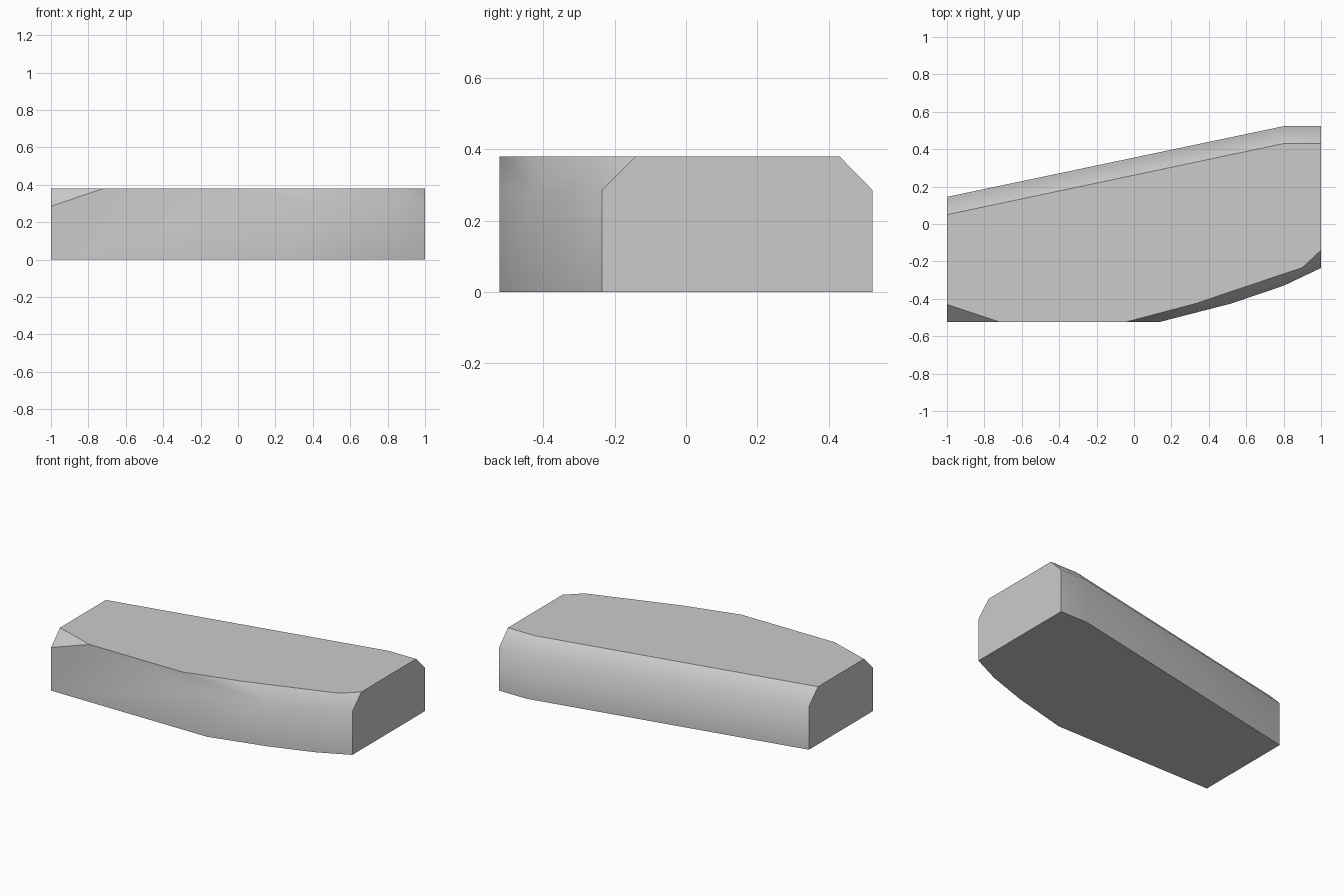
import bpy, bmesh

if "Cube" in bpy.data.objects:
    bpy.data.objects.remove(bpy.data.objects["Cube"], do_unlink=True)

HEIGHT, SHOULDER, DEPTH = 0.38, 0.285, 0.523

# Single plain grey material
grey = bpy.data.materials.new("plain grey")
grey.use_nodes = True
colour = (0.6, 0.6, 0.6, 1)
grey.diffuse_color = colour
grey.node_tree.nodes["Principled BSDF"].inputs["Base Color"].default_value = colour

# Plan outlines of the upright walls and of the top inside the chamfer
wall_plan = [(-1, -DEPTH), (0.14, -DEPTH), (0.52, -0.425), (0.8, -0.33), (1, -0.235),
             (1, DEPTH), (0.8, DEPTH), (-1, 0.145)]
top_plan = [(-1, -0.43), (-0.72, -DEPTH), (-0.04, -DEPTH), (0.33, -0.425), (0.9, -0.233),
            (1, -0.14), (1, 0.43), (0.8, 0.43), (-1, 0.05)]

# The solid is convex, so hull the three levels and merge flat faces
bm = bmesh.new()
for plan, z in ((wall_plan, 0), (wall_plan, SHOULDER), (top_plan, HEIGHT)):
    for x, y in plan:
        bm.verts.new((x, y, z))
bmesh.ops.convex_hull(bm, input=bm.verts[:])
bmesh.ops.dissolve_limit(bm, angle_limit=0.02, verts=bm.verts[:], edges=bm.edges[:])
bmesh.ops.recalc_face_normals(bm, faces=bm.faces[:])
bm.normal_update()


# Top, base, ends and the clipped corner stay flat; the walls flow smoothly
def is_flat(face):
    n = face.normal
    clipped = n.y < 0 and face.calc_center_median().x < -0.8
    return abs(n.z) > 0.95 or abs(n.x) > 0.95 or clipped


for face in bm.faces:
    face.smooth = not is_flat(face)
for edge in bm.edges:
    edge.smooth = not any(is_flat(f) for f in edge.link_faces)

mesh = bpy.data.meshes.new("chamfered_slab")
bm.to_mesh(mesh)
bm.free()
mesh.materials.append(grey)
slab = bpy.data.objects.new("chamfered_slab", mesh)
bpy.context.collection.objects.link(slab)
